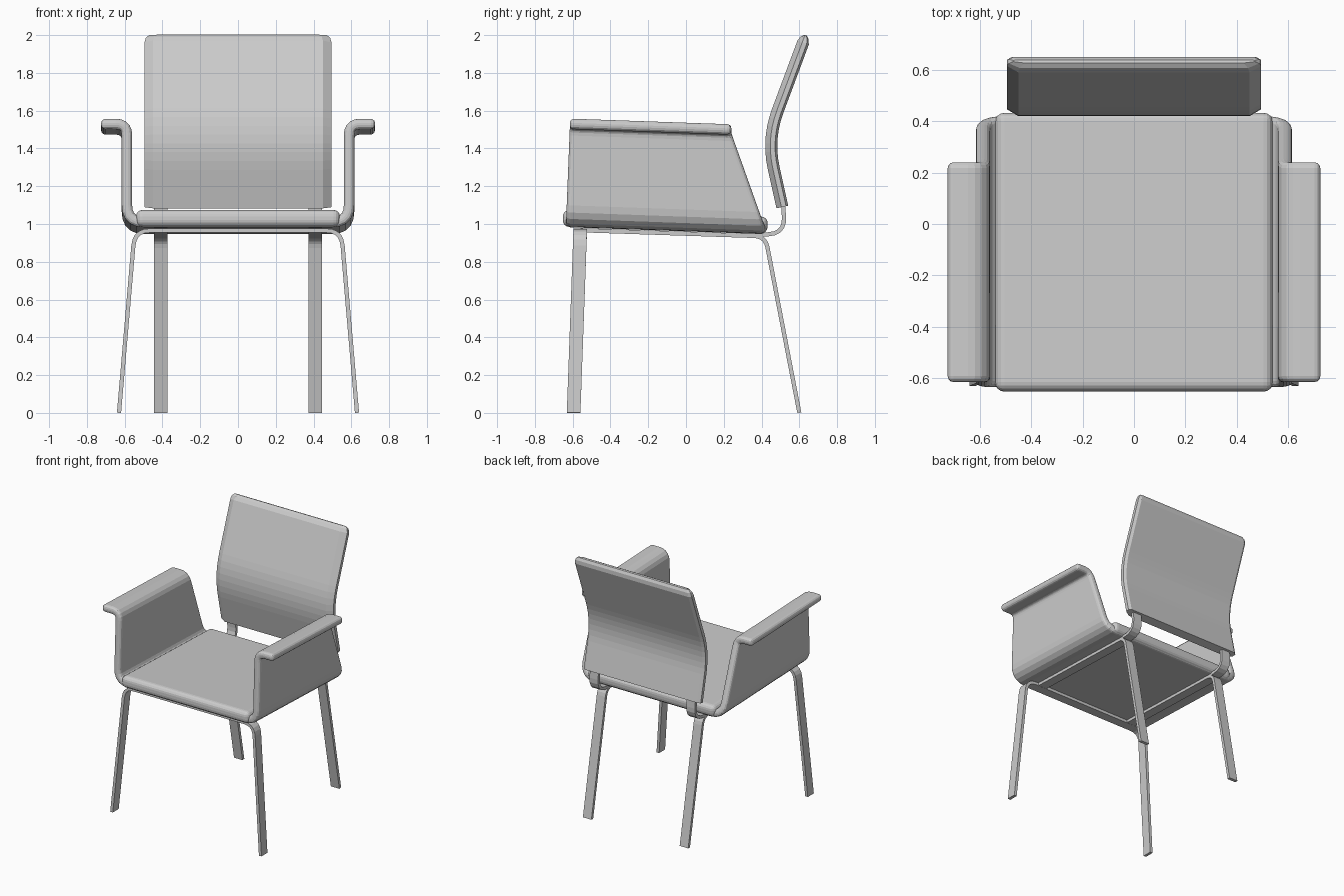
import bpy
import bmesh
import math
from mathutils import Vector

cube = bpy.data.objects.get("Cube")
if cube:
    bpy.data.objects.remove(cube, do_unlink=True)

grey = bpy.data.materials.new("plain_grey")
grey.use_nodes = True
COLOUR = (0.6, 0.6, 0.6, 1)
grey.diffuse_color = COLOUR
grey.node_tree.nodes["Principled BSDF"].inputs["Base Color"].default_value = COLOUR

X, Y = Vector((1, 0, 0)), Vector((0, 1, 0))


def rounded(points, cuts, steps=5):
    """Path through points, each inner corner rounded by its cut length."""
    pts = [Vector(p) for p in points]
    path = [pts[0]]
    for a, b, c, cut in zip(pts, pts[1:], pts[2:], cuts):
        p = b + (a - b).normalized() * cut
        q = b + (c - b).normalized() * cut
        for i in range(steps + 1):
            t = i / steps
            path.append(p * (1 - t) ** 2 + b * 2 * t * (1 - t) + q * t * t)
    return path + [pts[-1]]


def finish(name, bm):
    bmesh.ops.recalc_face_normals(bm, faces=bm.faces)
    mesh = bpy.data.meshes.new(name)
    bm.to_mesh(mesh)
    bm.free()
    obj = bpy.data.objects.new(name, mesh)
    mesh.materials.append(grey)
    bpy.context.collection.objects.link(obj)
    return obj


def sweep(name, path, section, side, scales=None):
    """Carry a closed section along a path; side is its fixed width axis."""
    bm = bmesh.new()
    rings = []
    for i, p in enumerate(path):
        before, after = path[max(i - 1, 0)], path[min(i + 1, len(path) - 1)]
        depth = (after - before).normalized().cross(side).normalized()
        su, sv = (scales or {}).get(i, (1, 1))
        ring = []
        for u, v in section:
            co = p + side * u * su + depth * v * sv
            co.z = max(co.z, 0)
            ring.append(bm.verts.new(co))
        rings.append(ring)
    n = len(section)
    for a, b in zip(rings, rings[1:]):
        for j in range(n):
            k = (j + 1) % n
            bm.faces.new((a[j], a[k], b[k], b[j]))
    bm.faces.new(rings[0])
    bm.faces.new(rings[-1])
    return finish(name, bm)


def soften(obj, width, segments):
    bevel = obj.modifiers.new("soft_edges", "BEVEL")
    bevel.width = width
    bevel.segments = segments
    bevel.limit_method = "ANGLE"
    bevel.angle_limit = math.radians(50)
    bevel.use_clamp_overlap = False


SLOPE = -0.035

# Seat cushion, leaning slightly to the rear
bm = bmesh.new()
bmesh.ops.create_cube(bm, size=1)
bmesh.ops.scale(bm, vec=(1.08, 1.085, 0.09), verts=bm.verts)
cushion = finish("seat_cushion", bm)
cushion.location = (0, -0.11, 1.012)
cushion.rotation_euler.x = math.atan(SLOPE)
soften(cushion, 0.035, 4)

# Bent shell forming both arms and the seat pan
profile = rounded([(-0.725, 0, 1.53), (-0.588, 0, 1.53), (-0.588, 0, 1.01),
                   (0.588, 0, 1.01), (0.588, 0, 1.53), (0.725, 0, 1.53)],
                  [0.06, 0.09, 0.09, 0.06])
bm = bmesh.new()
rows = []
for p in profile:
    up = min(max((p.z - 1.01) / 0.5, 0), 1)
    row = []
    for y in (-0.635 + 0.02 * up, 0.42 - 0.18 * up):
        row.append(bm.verts.new((p.x, y, p.z + SLOPE * (y + 0.61))))
    rows.append(row)
for a, b in zip(rows, rows[1:]):
    bm.faces.new((a[0], a[1], b[1], b[0]))
shell = finish("arm_shell", bm)
thick = shell.modifiers.new("thickness", "SOLIDIFY")
thick.thickness = 0.055
thick.offset = 0
thick.use_even_offset = True
soften(shell, 0.022, 3)

# Backrest: bent pad with chamfered sides and a tapered top edge
path = rounded([(0, 0.51, 1.09), (0, 0.43, 1.45), (0, 0.62, 1.96)], [0.16], 7)
path += [Vector((0, 0.628, 1.985)), Vector((0, 0.633, 2.0))]
last = len(path) - 1
half = [(0.45, -0.032), (0.495, -0.005), (0.495, 0.02), (0.475, 0.032)]
section = half + [(-u, v) for u, v in reversed(half)]
sweep("backrest", path, section, X, {last - 1: (0.985, 0.7), last: (0.95, 0.2)})

# Flat bar frame
bar = [(-0.036, -0.011), (0.036, -0.011), (0.036, 0.011), (-0.036, 0.011)]
front = rounded([(0.63, -0.595, 0), (0.547, -0.56, 0.965),
                 (-0.547, -0.56, 0.965), (-0.63, -0.595, 0)], [0.08, 0.08])
sweep("front_legs", front, bar, Y)
for label, x in (("left", 0.41), ("right", -0.41)):
    rear = rounded([(x, 0.6, 0), (x, 0.42, 0.935), (x, -0.56, 0.967)], [0.06])
    sweep(label + "_rear_leg", rear, bar, X)
    bracket = rounded([(x, 0.33, 0.94), (x, 0.525, 0.95), (x, 0.51, 1.16)], [0.09])
    sweep(label + "_back_bracket", bracket, bar, X)
